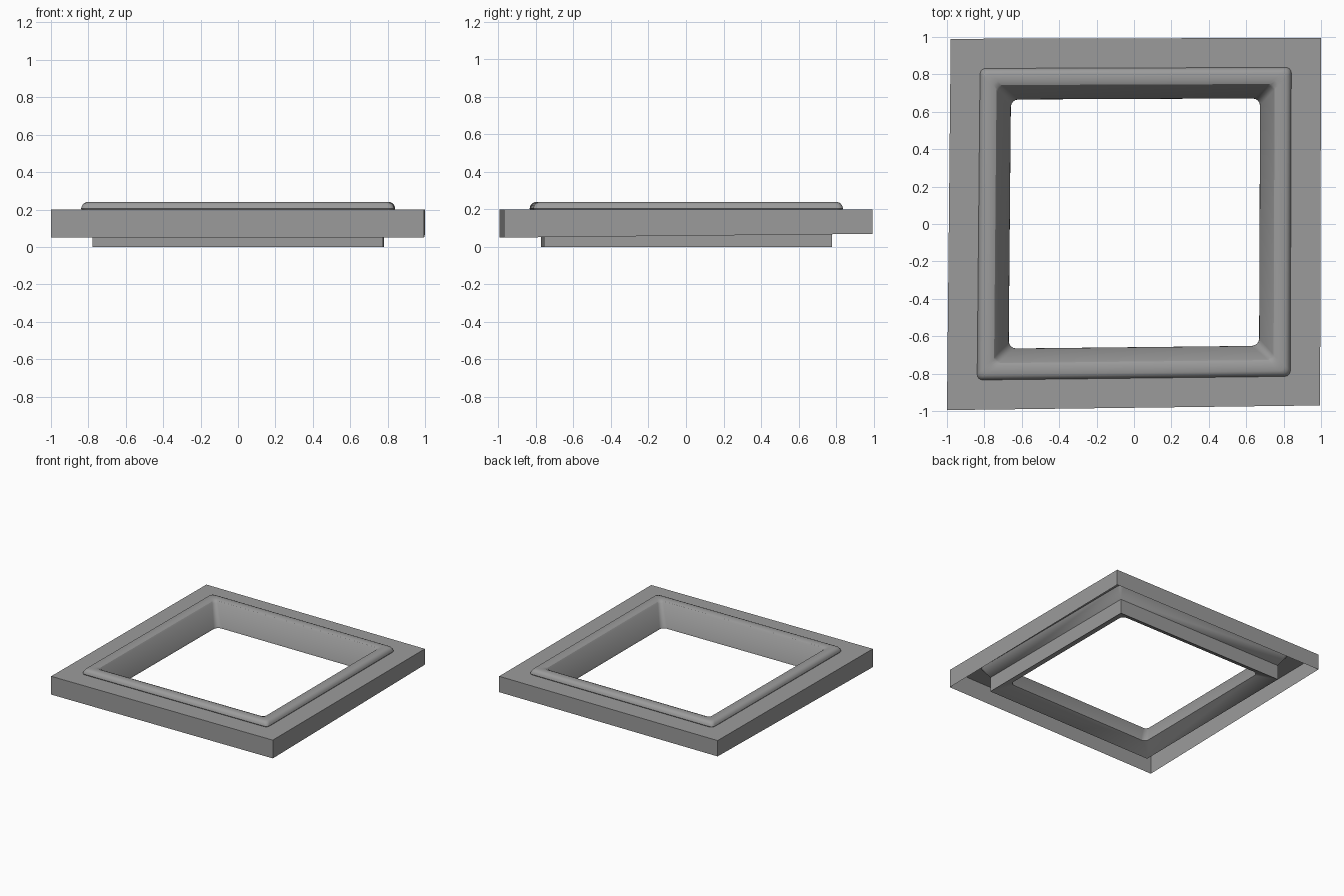
import bpy
import bmesh
import math

cube = bpy.data.objects.get("Cube")
if cube:
    bpy.data.objects.remove(cube, do_unlink=True)

# Plain grey material shared by all parts
grey = bpy.data.materials.new("mid_grey")
grey.use_nodes = True
COLOR = (0.33, 0.33, 0.33, 1)
grey.diffuse_color = COLOR
grey.node_tree.nodes["Principled BSDF"].inputs["Base Color"].default_value = COLOR

# Slightly skewed outline: back right, back left, front left, front right
CORNERS = {(1, 1): (1, 0.995), (-1, 1): (-0.98, 0.99),
           (-1, -1): (-1, -0.995), (1, -1): (0.995, -0.97)}
ARC_STEPS = 4


def skew(u, v):
    """Map a point of the regular square onto the skewed outline."""
    x = y = 0
    for (su, sv), (cx, cy) in CORNERS.items():
        weight = (1 + su * u) * (1 + sv * v) / 4
        x += weight * cx
        y += weight * cy
    return x, y


def square_loop(bm, half, radius, z, tilt):
    """Loop of vertices around a square with rounded corners."""
    loop = []
    for i, (su, sv) in enumerate(CORNERS):
        for k in range(ARC_STEPS + 1):
            a = math.pi / 2 * (i + k / ARC_STEPS)
            u = su * (half - radius) + radius * math.cos(a)
            v = sv * (half - radius) + radius * math.sin(a)
            loop.append(bm.verts.new((*skew(u, v), z + tilt * (v + 1) / 2)))
    return loop


def square_ring(name, profile, closed):
    """Sweep a profile of (half width, height, corner radius, tilt) around."""
    bm = bmesh.new()
    loops = [square_loop(bm, r, rad, z, tilt) for r, z, rad, tilt in profile]
    pairs = list(zip(loops, loops[1:]))
    if closed:
        pairs.append((loops[-1], loops[0]))
    for low, high in pairs:
        n = len(low)
        for i in range(n):
            j = (i + 1) % n
            bm.faces.new((low[i], low[j], high[j], high[i]))
    bmesh.ops.remove_doubles(bm, verts=bm.verts, dist=0.0005)
    mesh = bpy.data.meshes.new(name)
    bm.to_mesh(mesh)
    bm.free()
    obj = bpy.data.objects.new(name, mesh)
    bpy.context.collection.objects.link(obj)
    mesh.materials.append(grey)
    bpy.ops.object.select_all(action='DESELECT')
    obj.select_set(True)
    bpy.context.view_layer.objects.active = obj
    bpy.ops.object.shade_smooth_by_angle(angle=math.radians(32))
    return obj


# Outer frame: thin shell with side walls and top, open underneath
square_ring("outer_frame", [
    (1, 0.05, 0, 0.02),
    (1, 0.20, 0, 0),
    (0.82, 0.20, 0, 0),
], closed=False)

# Inner collar: lower skirt, raised rounded lip and sloping opening
square_ring("inner_collar", [
    (0.78, 0, 0, 0),
    (0.78, 0.12, 0, 0),
    (0.835, 0.195, 0.03, 0),
    (0.84, 0.205, 0.03, 0),
    (0.836, 0.22, 0.03, 0),
    (0.825, 0.234, 0.03, 0),
    (0.81, 0.24, 0.03, 0),
    (0.77, 0.24, 0.03, 0),
    (0.75, 0.232, 0.03, 0),
    (0.742, 0.22, 0.03, 0),
    (0.674, 0.075, 0.04, 0),
    (0.672, 0.06, 0.04, 0),
], closed=True)
